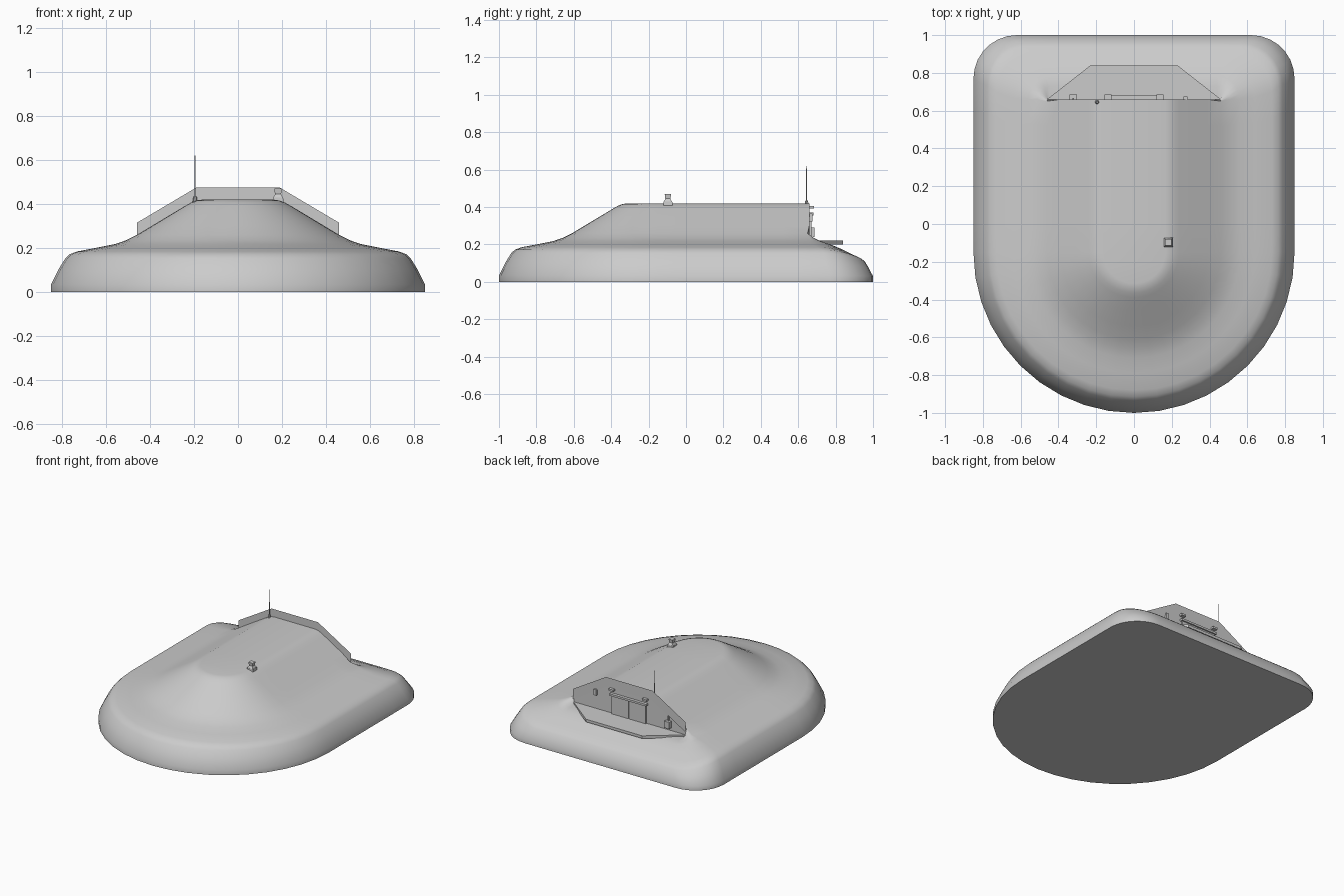
import bpy, bmesh, math

if "Cube" in bpy.data.objects:
    bpy.data.objects.remove(bpy.data.objects["Cube"])

WALL_Y = 0.66      # plane of the rear facade
ARC_Y = -0.15      # centre of the rounded front
ARC_N, SIDE_N, CORNER_N, REAR_N = 20, 6, 7, 8


def finish(name, bm, smooth=None):
    mesh = bpy.data.meshes.new(name)
    bm.to_mesh(mesh)
    bm.free()
    obj = bpy.data.objects.new(name, mesh)
    bpy.context.collection.objects.link(obj)
    if smooth:
        bpy.ops.object.select_all(action='DESELECT')
        obj.select_set(True)
        bpy.context.view_layer.objects.active = obj
        bpy.ops.object.shade_smooth_by_angle(angle=math.radians(smooth))
    return obj


def box(name, x, y, z):
    """Box from (min, max) pairs."""
    bm = bmesh.new()
    bmesh.ops.create_cube(bm, size=1)
    for v in bm.verts:
        v.co = [(a + b) / 2 + c * (b - a) for c, (a, b) in zip(v.co, (x, y, z))]
    return finish(name, bm)


def prism(name, pts, depth, y_or_z, axis):
    """Extruded outline; axis 'y' uses (x, z) points, axis 'z' uses (x, y)."""
    bm = bmesh.new()
    vs = [bm.verts.new((a, y_or_z, b) if axis == 'y' else (a, b, y_or_z)) for a, b in pts]
    f = bm.faces.new(vs)
    if depth:
        ext = bmesh.ops.extrude_face_region(bm, geom=[f])
        move = (0, depth, 0) if axis == 'y' else (0, 0, depth)
        bmesh.ops.translate(bm, vec=move, verts=[g for g in ext['geom'] if isinstance(g, bmesh.types.BMVert)])
        bmesh.ops.recalc_face_normals(bm, faces=bm.faces[:])
    return finish(name, bm)


def frustum(name, x, y, z0, z1, r0, r1, sides, turn=0.0):
    bm = bmesh.new()
    bmesh.ops.create_cone(bm, cap_ends=True, segments=sides, radius1=r0, radius2=r1, depth=z1 - z0)
    obj = finish(name, bm)
    obj.location = (x, y, (z0 + z1) / 2)
    obj.rotation_euler.z = turn
    return obj


def u_path(r, z, y_start):
    """Side, rounded front, other side."""
    side = [(r, y_start + (ARC_Y - y_start) * i / SIDE_N, z) for i in range(SIDE_N)]
    arc = [(r * math.cos(math.pi * i / ARC_N), ARC_Y - r * math.sin(math.pi * i / ARC_N), z)
           for i in range(ARC_N + 1)]
    return side + arc + [(-x, y, h) for x, y, h in reversed(side)]


def rear_path(r, z, yb, zb, c):
    """Rounded rear corners and the rear edge, from -x to +x."""
    half = []
    for i in range(1, CORNER_N + 1):
        a = math.pi / 2 * i / CORNER_N
        t = math.sin(a) ** 2
        half.append((-(r - c) - c * math.cos(a), yb - c + c * math.sin(a), z + (zb - z) * t))
    edge = [(-(r - c) + 2 * (r - c) * i / REAR_N, yb, zb) for i in range(1, REAR_N)]
    return half + edge + [(-x, y, h) for x, y, h in reversed(half)]


# Earth mound: closed outer rings (side radius, side z, rear y, rear z, corner radius)
outer = [(.85, 0, 1, 0, .23), (.85, .035, 1, .03, .23), (.815, .105, .977, .075, .23),
         (.785, .153, .957, .108, .22), (.765, .172, .937, .125, .21), (.73, .185, .90, .142, .20),
         (.64, .202, .84, .172, .17), (.56, .218, .78, .197, .12), (.51, .235, .73, .208, .07),
         (.46, .26, WALL_Y, .21, .01)]
# open inner rings stopping at the facade
inner = [(.39, .302), (.31, .35), (.24, .392), (.215, .406), (.19, .416), (.165, .42)]

bm = bmesh.new()
rings = []
for r, z, yb, zb, c in outer:
    rings.append([bm.verts.new(p) for p in u_path(r, z, yb - c) + rear_path(r, z, yb, zb, c)])
for a, b in zip(rings, rings[1:]):
    n = len(a)
    for i in range(n):
        bm.faces.new((a[i], a[(i + 1) % n], b[(i + 1) % n], b[i]))
n_u = 2 * SIDE_N + ARC_N + 1
last, opens = rings[-1][:n_u], []
for r, z in inner:
    row = [bm.verts.new(p) for p in u_path(r, z, WALL_Y)]
    opens.append(row)
    for i in range(n_u - 1):
        bm.faces.new((last[i], last[i + 1], row[i + 1], row[i]))
    last = row
bm.faces.new(last)                       # flat top
bm.faces.new(rings[0])                   # underside
bm.faces.new([rings[-1][0]] + [o[0] for o in opens] + [o[-1] for o in reversed(opens)]
             + rings[-1][n_u - 1:])      # rear wall
bmesh.ops.recalc_face_normals(bm, faces=bm.faces[:])
finish("earth_mound", bm, 40)

# Thin parapet band following the rear wall outline
prism("parapet", [(-.46, .24), (-.46, .315), (-.19, .475), (.19, .475), (.46, .315), (.46, .24),
                  (.19, .405), (-.19, .405)], 0, WALL_Y + .003, 'y')

# Terrace slab in front of the entrance
prism("terrace", [(-.46, .66), (.46, .66), (.23, .84), (-.23, .84)], .02, .2, 'z')

# Entrance: two door leaves, lintel and lamps
for s, side in ((-1, "left"), (1, "right")):
    xs = sorted((s * .002, s * .14))
    box(f"door_{side}", xs, (WALL_Y, .671), (.22, .355))
    box(f"lamp_{side}", (s * .137 - .018, s * .137 + .018), (WALL_Y, .685), (.392, .406))
box("lintel", (-.15, .15), (WALL_Y, .682), (.355, .37))

# Wall fittings
box("control_box", (.262, .282), (WALL_Y, .676), (.322, .365))
box("utility_box", (-.342, -.302), (WALL_Y, .686), (.24, .29))
box("utility_pipe", (-.326, -.318), (WALL_Y, .668), (.29, .325))

# Antenna
frustum("antenna_base", -.195, .645, .405, .435, .012, .007, 8)
frustum("antenna_mast", -.195, .645, .43, .62, .003, .002, 6)

# Roof vent
q = math.pi / 4
frustum("vent_base", .182, -.097, .405, .43, .035, .033, 4, q)
frustum("vent_neck", .182, -.097, .43, .448, .031, .016, 4, q)
frustum("vent_cap", .182, -.097, .446, .47, .02, .024, 4, q)
